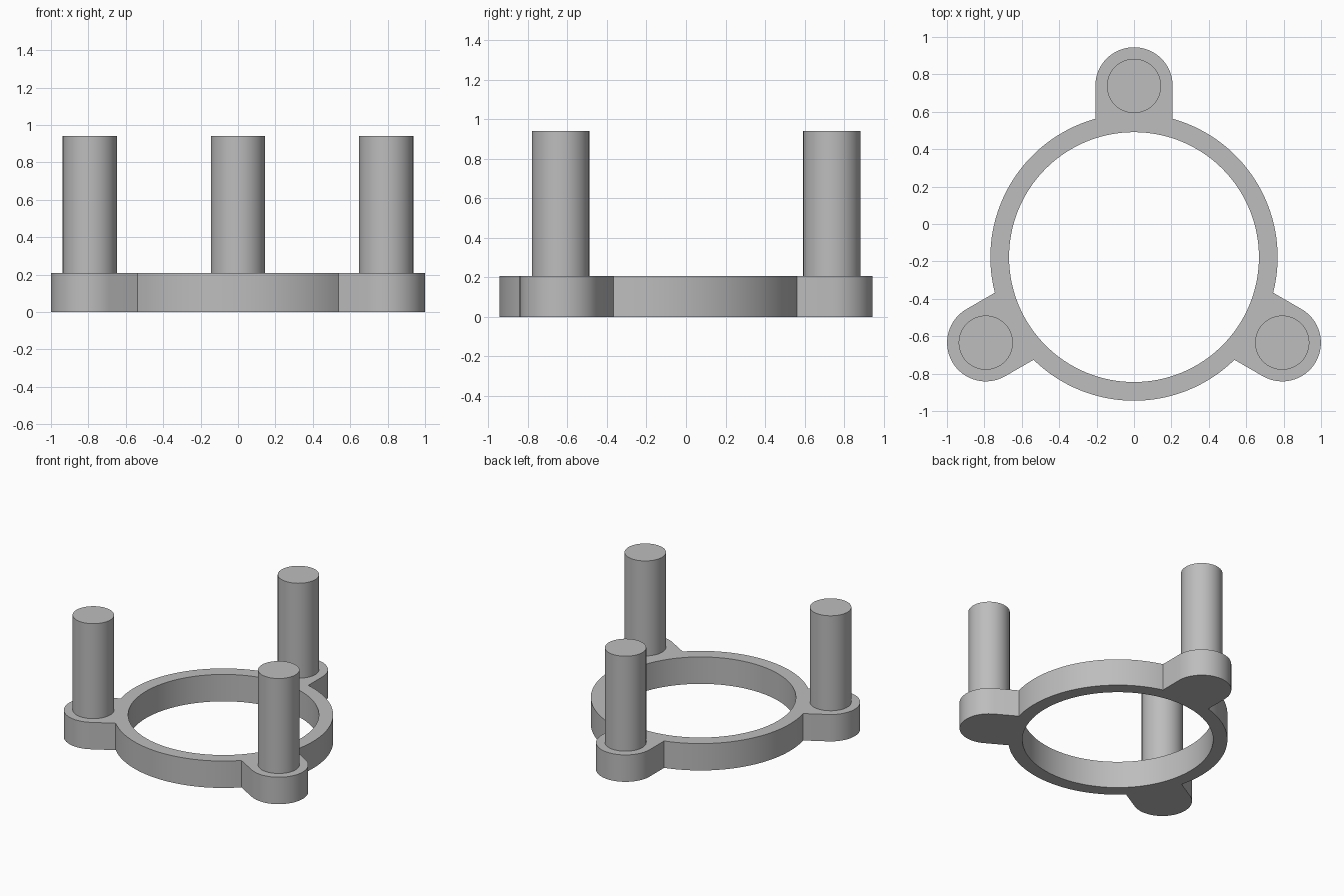
import bpy, bmesh
from math import sin, cos, pi, asin, radians
from mathutils import Vector

cube = bpy.data.objects.get("Cube")
if cube:
    bpy.data.objects.remove(cube)

CENTRE = Vector((0, -0.177, 0))
RING_OUT, RING_IN = 0.768, 0.668
LUG_R, LUG_DIST = 0.207, 0.915
PLATE_H, POST_TOP, POST_R = 0.208, 0.942, 0.145
LUG_ANGLES = [radians(a) for a in (90, 210, 330)]

grey = bpy.data.materials.new("plain_grey")
grey.use_nodes = True
colour = (0.51, 0.51, 0.51, 1)
grey.diffuse_color = colour
grey.node_tree.nodes["Principled BSDF"].inputs["Base Color"].default_value = colour


def arc(centre, radius, start, end, steps):
    """Points along an arc, both ends included."""
    angles = [start + (end - start) * i / steps for i in range(steps + 1)]
    return [centre + radius * Vector((cos(a), sin(a), 0)) for a in angles]


def add_loop(bm, points):
    verts = [bm.verts.new(p) for p in points]
    return [bm.edges.new((v, verts[i - 1])) for i, v in enumerate(verts)]


def lug_centre(angle):
    return CENTRE + LUG_DIST * Vector((cos(angle), sin(angle), 0))


def finish(bm, name):
    bmesh.ops.recalc_face_normals(bm, faces=bm.faces)
    mesh = bpy.data.meshes.new(name)
    bm.to_mesh(mesh)
    bm.free()
    mesh.materials.append(grey)
    obj = bpy.data.objects.new(name, mesh)
    bpy.context.collection.objects.link(obj)
    bpy.ops.object.select_all(action='DESELECT')
    obj.select_set(True)
    bpy.context.view_layer.objects.active = obj
    bpy.ops.object.shade_smooth_by_angle(angle=radians(30))
    return obj


# Base ring with three rounded lugs, one outline with a round hole
half = asin(LUG_R / RING_OUT)
outline = []
for a in LUG_ANGLES:
    outline += arc(lug_centre(a), LUG_R, a - pi / 2, a + pi / 2, 32)
    outline += arc(CENTRE, RING_OUT, a + half, a + 2 * pi / 3 - half, 32)
bm = bmesh.new()
edges = add_loop(bm, outline)
edges += add_loop(bm, arc(CENTRE, RING_IN, 0, 2 * pi, 128)[:-1])
bmesh.ops.triangle_fill(bm, edges=edges, use_beauty=True)
top = bmesh.ops.extrude_face_region(bm, geom=bm.faces[:], use_keep_orig=True)["geom"]
bmesh.ops.translate(bm, vec=(0, 0, PLATE_H),
                    verts=[g for g in top if isinstance(g, bmesh.types.BMVert)])
finish(bm, "base_ring")

# Upright posts, open underneath where they meet the lugs
for name, a in zip(("back_post", "right_post", "left_post"), LUG_ANGLES):
    bm = bmesh.new()
    bmesh.ops.create_cone(bm, cap_ends=True, segments=64, radius1=POST_R,
                          radius2=POST_R, depth=POST_TOP - PLATE_H)
    bottom = [f for f in bm.faces if f.normal.z < -0.9]
    bmesh.ops.delete(bm, geom=bottom, context='FACES_ONLY')
    post = finish(bm, name)
    post.location = lug_centre(a) + Vector((0, 0, (POST_TOP + PLATE_H) / 2))
